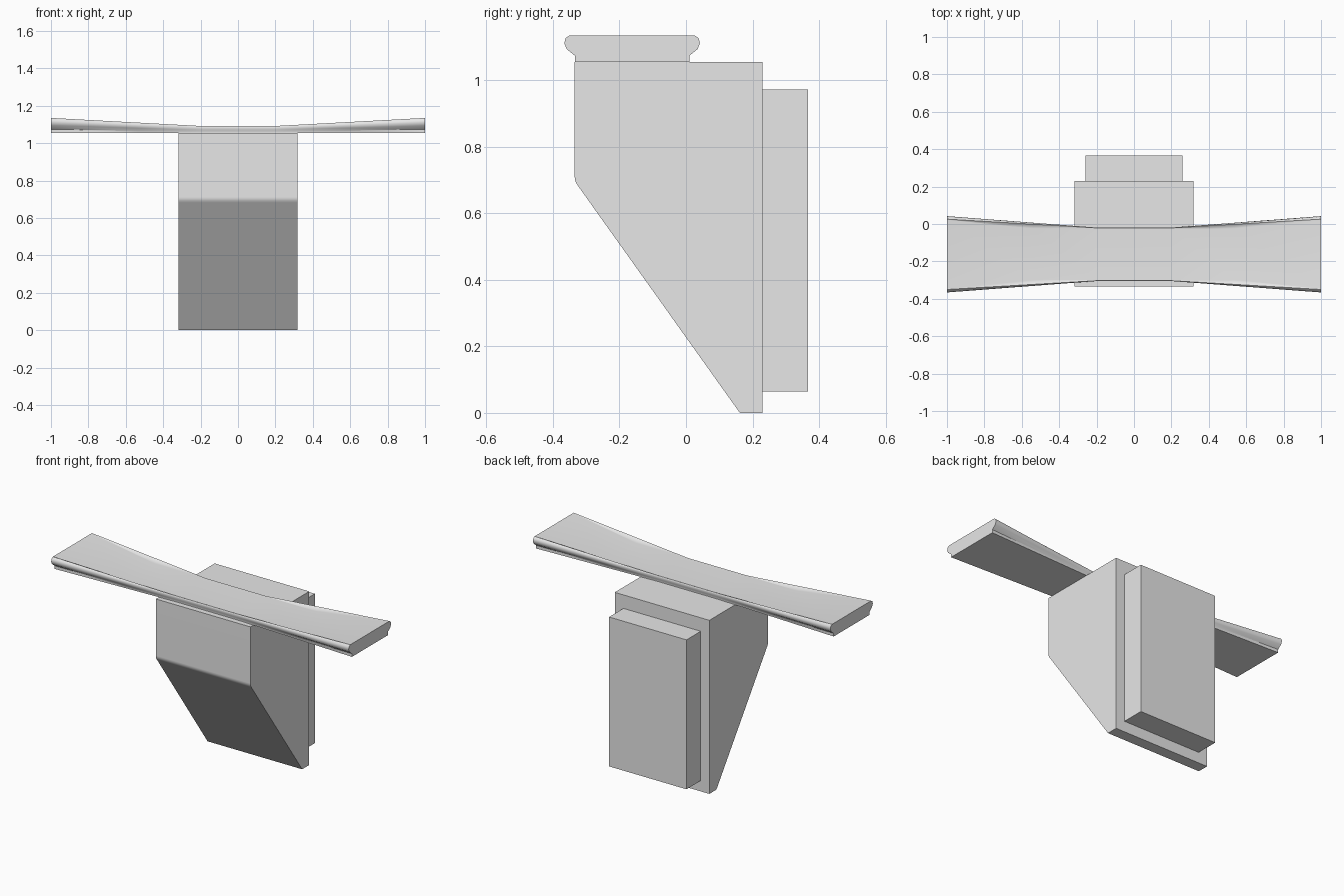
import bpy, bmesh
from math import radians

cube = bpy.data.objects.get("Cube")
if cube:
    bpy.data.objects.remove(cube, do_unlink=True)

# One plain grey
grey = bpy.data.materials.new("plain_grey")
grey.use_nodes = True
grey.diffuse_color = (0.8, 0.8, 0.8, 1)
grey.node_tree.nodes["Principled BSDF"].inputs["Base Color"].default_value = (0.8, 0.8, 0.8, 1)


def loft(name, rings):
    """Skin a series of matching closed rings and cap both ends."""
    bm = bmesh.new()
    loops = [[bm.verts.new(p) for p in ring] for ring in rings]
    n = len(loops[0])
    for a, b in zip(loops, loops[1:]):
        for i in range(n):
            j = (i + 1) % n
            bm.faces.new((a[i], a[j], b[j], b[i]))
    bm.faces.new(loops[0])
    bm.faces.new(loops[-1])
    bmesh.ops.recalc_face_normals(bm, faces=bm.faces)
    mesh = bpy.data.meshes.new(name)
    bm.to_mesh(mesh)
    bm.free()
    mesh.materials.append(grey)
    obj = bpy.data.objects.new(name, mesh)
    bpy.context.collection.objects.link(obj)
    return obj


def smooth(obj, angle):
    bpy.ops.object.select_all(action='DESELECT')
    obj.select_set(True)
    bpy.context.view_layer.objects.active = obj
    bpy.ops.object.shade_smooth_by_angle(angle=radians(angle))
    mod = obj.modifiers.new("Weighted normals", 'WEIGHTED_NORMAL')
    mod.keep_sharp = True


def extrude_x(name, profile, half):
    return loft(name, [[(x, y, z) for y, z in profile] for x in (-half, half)])


# Wedge body with a softened bend on the front
body = extrude_x("wedge_body", [
    (-0.335, 1.055), (-0.335, 0.712), (-0.334, 0.702), (-0.331, 0.693),
    (-0.325, 0.683), (0.162, 0), (0.23, 0), (0.23, 1.055)], 0.318)
smooth(body, 30)

# Mounting block on the back
extrude_x("back_block", [
    (0.23, 0.065), (0.367, 0.065), (0.367, 0.973), (0.23, 0.973)], 0.26)

# Flared crossbar: half profiles (half width, height) from foot to rim
MIDDLE = [(0.14, 1.055), (0.14, 1.063), (0.142, 1.071),
          (0.143, 1.08), (0.143, 1.087), (0.141, 1.092)]
END = [(0.172, 1.055), (0.172, 1.074), (0.197, 1.094),
       (0.204, 1.112), (0.2, 1.127), (0.188, 1.135)]
BAR_Y = -0.162


def bar_ring(x):
    """The rim flares from 0.2 outwards, the top surface only from 0.54."""
    t = max(0, (abs(x) - 0.2) / 0.8)
    s = max(0, (abs(x) - 0.54) / 0.46)
    half = [(a + (c - a) * t, b + (d - b) * t)
            for (a, b), (c, d) in zip(MIDDLE, END)]
    half.append((0.138 + 0.046 * s, 1.091 + 0.044 * s))
    right = [(x, BAR_Y + w, z) for w, z in half]
    left = [(x, BAR_Y - w, z) for w, z in reversed(half)]
    return right + left


bar = loft("flared_crossbar", [bar_ring(x) for x in (-1, -0.54, -0.2, 0.2, 0.54, 1)])
smooth(bar, 40)
